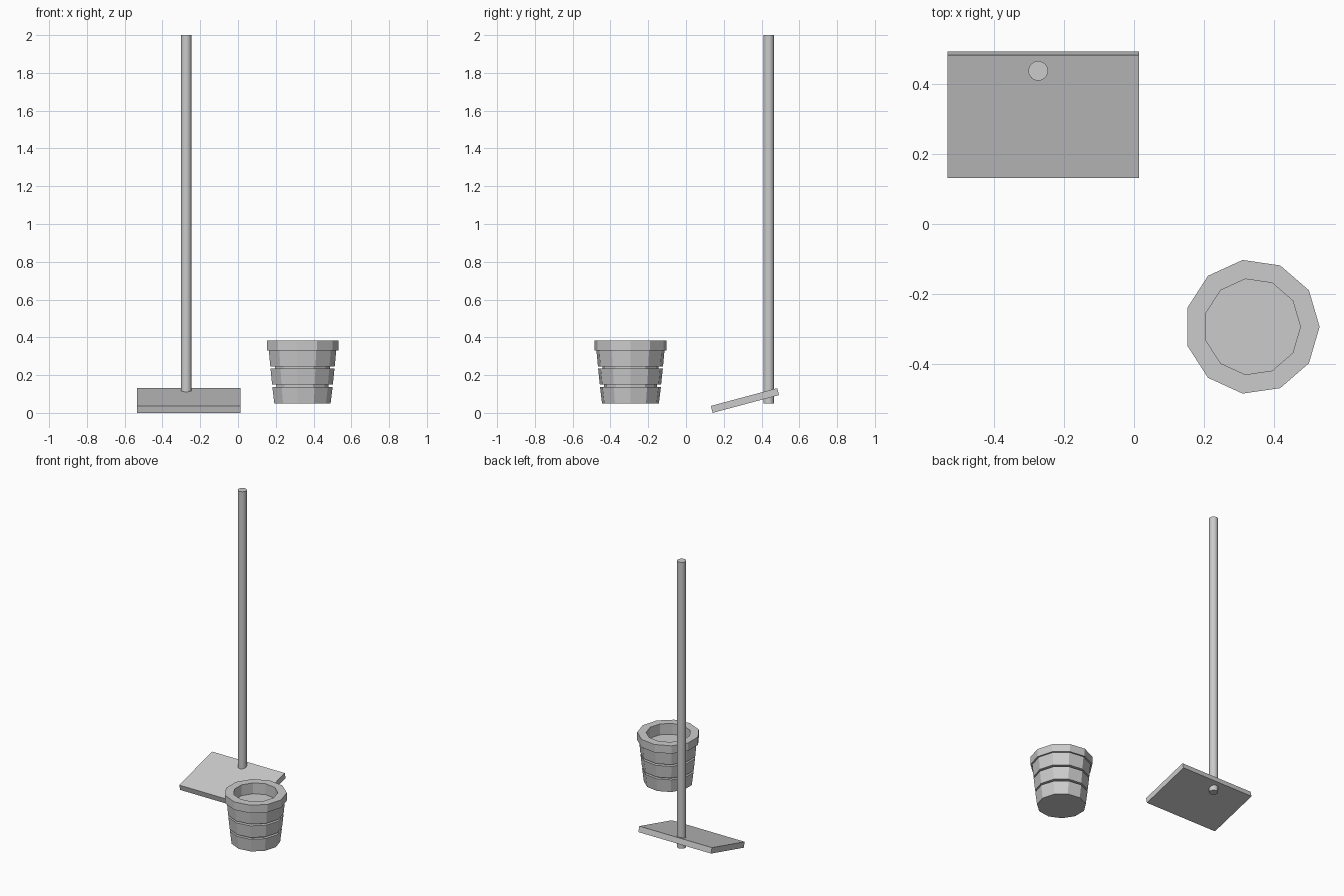
import bpy, bmesh, math

if "Cube" in bpy.data.objects:
    bpy.data.objects.remove(bpy.data.objects["Cube"])


def finish(name, bm, loc, rot=(0, 0, 0)):
    bmesh.ops.recalc_face_normals(bm, faces=bm.faces)
    mesh = bpy.data.meshes.new(name)
    bm.to_mesh(mesh)
    bm.free()
    ob = bpy.data.objects.new(name, mesh)
    ob.location, ob.rotation_euler = loc, rot
    bpy.context.collection.objects.link(ob)
    return ob


def lathe(name, profile, sides, loc):
    # Rings of (radius, z), closed by flat caps at both ends
    bm = bmesh.new()
    rings = [[bm.verts.new((r * math.cos(2 * math.pi * i / sides),
                            r * math.sin(2 * math.pi * i / sides), z))
              for i in range(sides)] for r, z in profile]
    for a, b in zip(rings, rings[1:]):
        for i in range(sides):
            j = (i + 1) % sides
            bm.faces.new((a[i], a[j], b[j], b[i]))
    bm.faces.new(rings[0])
    bm.faces.new(rings[-1])
    return finish(name, bm, loc)


# Bucket: tapered bands with two grooves, thick rim and shallow filled inside
lathe("bucket", [
    (0.152, 0.05), (0.163, 0.138), (0.142, 0.138),
    (0.142, 0.150), (0.164, 0.150), (0.173, 0.234), (0.149, 0.234),
    (0.149, 0.246), (0.174, 0.246), (0.182, 0.33), (0.193, 0.33),
    (0.193, 0.384), (0.138, 0.384), (0.138, 0.31)],
    11, (0.338, -0.294, 0))

# Pole passing through the base plate
pole = lathe("pole", [(0.028, 0.05), (0.028, 2.0)], 32, (-0.274, 0.438, 0))
bpy.context.view_layer.objects.active = pole
pole.select_set(True)
bpy.ops.object.shade_smooth_by_angle()

# Tilted base plate, rear edge raised
bm = bmesh.new()
bmesh.ops.create_cube(bm, size=1)
bmesh.ops.scale(bm, vec=(0.548, 0.364, 0.038), verts=bm.verts)
finish("base_plate", bm, (-0.26, 0.312, 0.0655), (math.radians(15), 0, 0))
